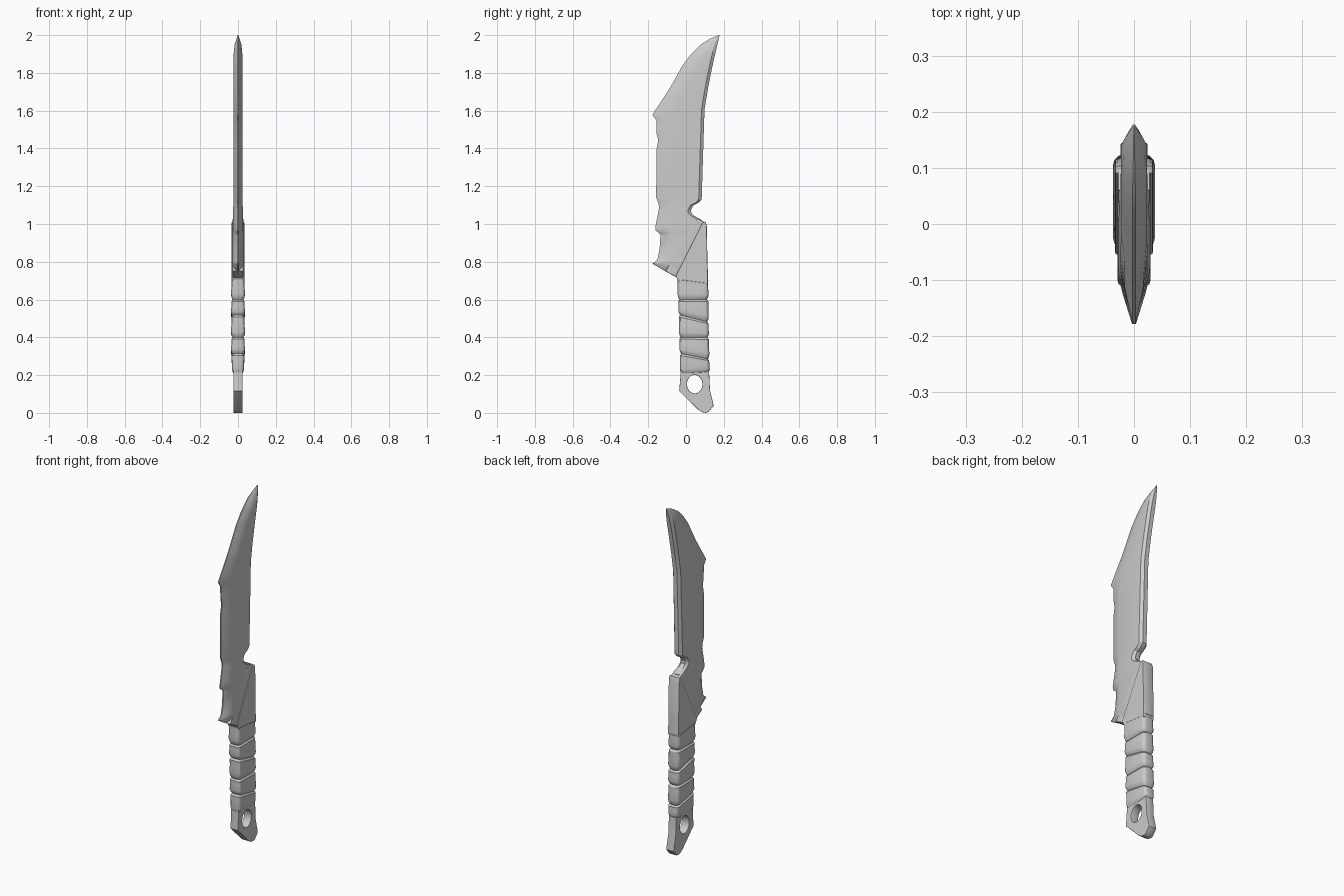
import bpy, bmesh, math

if "Cube" in bpy.data.objects:
    bpy.data.objects.remove(bpy.data.objects["Cube"])


def lerp(table, z):
    # linear lookup of a value in a (z, value) table
    for (z0, v0), (z1, v1) in zip(table, table[1:]):
        if z <= z1:
            return v0 + (v1 - v0) * max(0, (z - z0) / (z1 - z0))
    return table[-1][1]


def finish(ob, angle):
    bpy.ops.object.select_all(action='DESELECT')
    ob.select_set(True)
    bpy.context.view_layer.objects.active = ob
    if ob.type == 'CURVE':
        bpy.ops.object.convert(target='MESH')
        ob = bpy.context.view_layer.objects.active
    bpy.ops.object.shade_smooth_by_angle(angle=math.radians(angle))


def loft(name, rings, angle):
    # skin a stack of equal-length rings and cap both ends
    bm = bmesh.new()
    vs = [[bm.verts.new(p) for p in r] for r in rings]
    n = len(vs[0])
    for a, b in zip(vs, vs[1:]):
        for i in range(n):
            j = (i + 1) % n
            bm.faces.new((a[i], a[j], b[j], b[i]))
    bm.faces.new(vs[0][::-1])
    bm.faces.new(vs[-1])
    bmesh.ops.recalc_face_normals(bm, faces=bm.faces)
    me = bpy.data.meshes.new(name)
    bm.to_mesh(me)
    bm.free()
    ob = bpy.data.objects.new(name, me)
    bpy.context.collection.objects.link(ob)
    finish(ob, angle)


def plate(name, outlines, half, bevel):
    # flat (y, z) outlines given thickness along x; inner outlines become holes
    cu = bpy.data.curves.new(name, 'CURVE')
    cu.dimensions, cu.fill_mode = '2D', 'BOTH'
    cu.extrude, cu.bevel_depth, cu.bevel_resolution = half - bevel, bevel, 1
    cu.offset = -bevel
    for pts in outlines:
        sp = cu.splines.new('POLY')
        sp.points.add(len(pts) - 1)
        for p, (y, z) in zip(sp.points, pts):
            p.co = (y, z, 0, 1)
        sp.use_cyclic_u = True
    ob = bpy.data.objects.new(name, cu)
    ob.rotation_euler = (math.pi / 2, 0, math.pi / 2)
    bpy.context.collection.objects.link(ob)
    finish(ob, 35)


# Blade: cutting edge, spine, bevel line and half thickness against height
edge = [(.69, -.02), (.717, -.045), (.743, -.098), (.79, -.178), (.81, -.152), (.865, -.14),
        (.945, -.135), (.965, -.16), (.985, -.162), (1.087, -.142), (1.11, -.146), (1.14, -.158),
        (1.395, -.156), (1.442, -.147), (1.474, -.155), (1.548, -.157), (1.578, -.178),
        (1.69, -.105), (1.717, -.087), (1.84, -.018), (1.90, .027), (1.95, .077), (1.98, .126), (2, .172)]
spine = [(.69, .09), (1.0, .09), (1.02, .085), (1.045, .04), (1.06, .028), (1.075, .027), (1.10, .04),
         (1.112, .065), (1.13, .083), (1.606, .098), (1.71, .115), (1.84, .141), (1.95, .166), (2, .178)]
bevel_line = [(.69, .02), (.8, -.09), (1.5, -.085), (1.7, -.02), (1.85, .06), (1.95, .125), (2, .175)]
thick = [(.69, .03), (.95, .028), (1.1, .025), (1.9, .023), (1.95, .018), (2, .002)]
rings = []
for z in sorted({p[0] for p in edge + spine + bevel_line + thick}):
    f, b, t = lerp(edge, z), lerp(spine, z), lerp(thick, z)
    w = b - f
    m = min(max(lerp(bevel_line, z), f + .25 * w), f + .6 * w)
    s = b - min(.016, .2 * w)
    half = [(.12 * t, f), (.7 * t, f + .55 * (m - f)), (t, m), (t, s), (.5 * t, b)]
    rings.append([(x, y, z) for x, y in half] + [(-x, y, z) for x, y in half[::-1]])
loft("blade", rings, 25)

# Guard: raised triangular scale with a wider, thinner border along its diagonal
plate("guard_border", [[(.06, 1.03), (.09, 1.015), (.103, 1.01), (.118, .7), (-.04, .712), (-.11, .75)]], .029, .006)
plate("guard_scale", [[(.09, 1.01), (.103, 1.012), (.110, .99), (.116, .68), (-.035, .69), (-.055, .725)]], .034, .005)

# Handle: rounded wraps with slanted grooves between them
low = [(.2, -.03), (.45, -.036), (.72, -.046)]
high = [(.2, .125), (.45, .119), (.72, .117)]
depth = [(.2, .028), (.3, .035), (.72, .035)]
joints = [(.21, .06), (.3, -.2), (.4, 0), (.5, -.25), (.6, .02), (.705, -.14)]


def wrap_ring(z, tilt, inset):
    y0, y1, t = lerp(low, z) + inset, lerp(high, z) - inset, lerp(depth, z) - inset
    r, ring = .018, []
    for k, (sx, sy) in enumerate([(1, 1), (-1, 1), (-1, -1), (1, -1)]):
        cy = y1 - r if sy > 0 else y0 + r
        for i in range(4):
            a = math.radians(90 * k + 30 * i)
            y = cy + r * math.sin(a)
            ring.append((sx * (t - r) + r * math.cos(a), y, z + tilt * (y - .042)))
    return ring


rings = []
for (z0, t0), (z1, t1) in zip(joints, joints[1:]):
    for u, inset in [(0, .007), (.1, .001), (.25, -.002), (.6, 0), (.9, 0)]:
        rings.append(wrap_ring(z0 + u * (z1 - z0), t0 + u * (t1 - t0), inset))
rings.append(wrap_ring(*joints[-1], .007))
loft("handle_wraps", rings, 30)

# Pommel: flat tang end with an oval lanyard hole
hole = [(.046 + .041 * math.cos(math.tau * i / 24), .152 + .049 * math.sin(math.tau * i / 24)) for i in range(24)]
plate("pommel", [[(-.03, .26), (-.029, .2), (-.036, .115), (.065, .016), (.085, .004), (.105, 0), (.12, .005),
                  (.145, .036), (.144, .05), (.127, .12), (.123, .2), (.118, .26)], hole], .024, .003)
